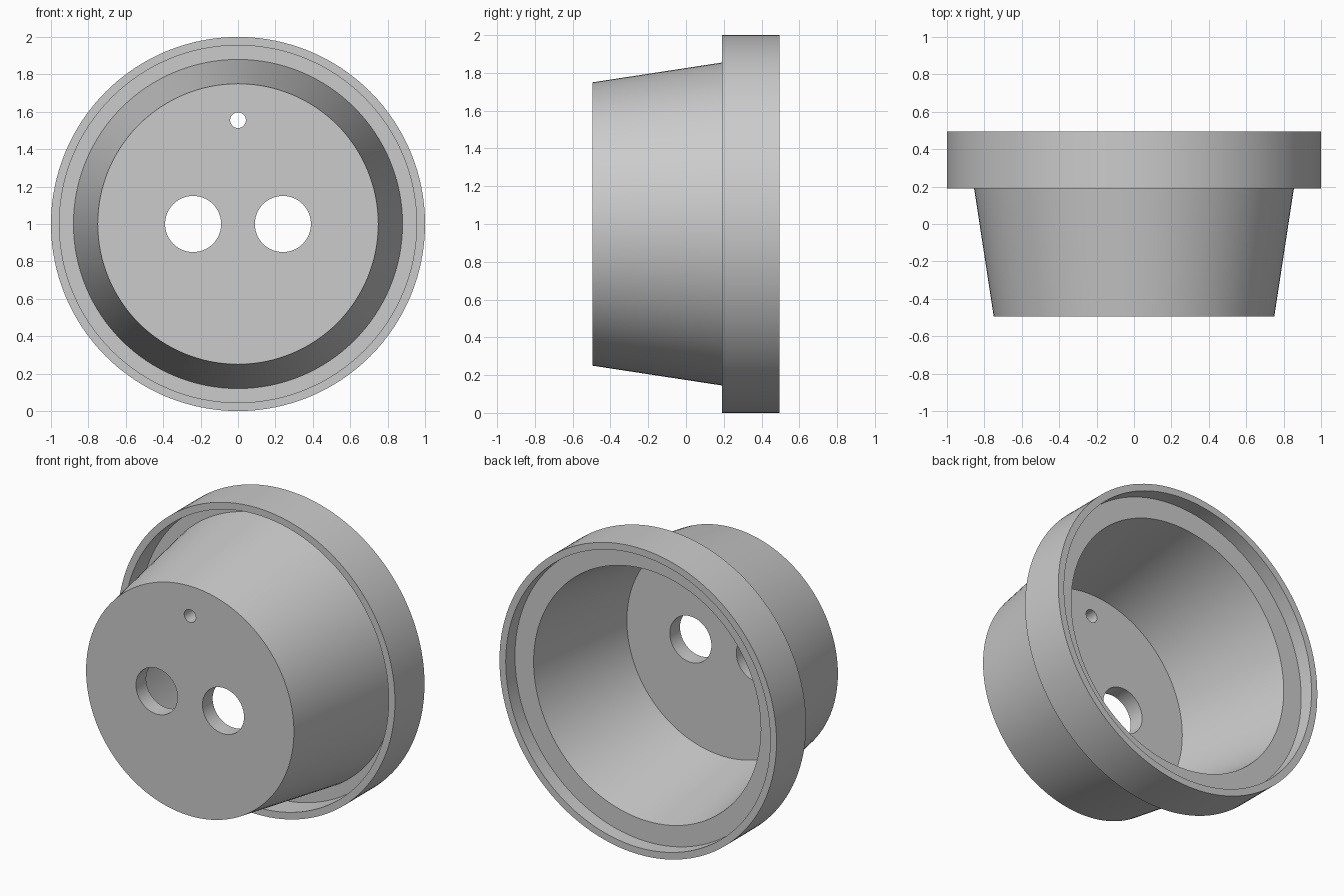
import bpy, bmesh, math

if "Cube" in bpy.data.objects:
    bpy.data.objects.remove(bpy.data.objects["Cube"])

SEG = 128
CZ = 1.0  # height of the cup axis

grey = bpy.data.materials.new("light_grey")
grey.diffuse_color = (0.6, 0.6, 0.6, 1)
grey.use_nodes = True
grey.node_tree.nodes["Principled BSDF"].inputs["Base Color"].default_value = grey.diffuse_color


def lathe(name, profile):
    """Revolve (radius, y) points about the y axis; both open ends are capped."""
    bm = bmesh.new()
    rings = []
    for r, y in profile:
        rings.append([bm.verts.new((r * math.cos(2 * math.pi * i / SEG), y,
                                    CZ + r * math.sin(2 * math.pi * i / SEG)))
                      for i in range(SEG)])
    for a, b in zip(rings, rings[1:]):
        for i in range(SEG):
            j = (i + 1) % SEG
            bm.faces.new((a[i], a[j], b[j], b[i]))
    bm.faces.new(rings[0])
    bm.faces.new(rings[-1])
    bmesh.ops.recalc_face_normals(bm, faces=bm.faces)
    mesh = bpy.data.meshes.new(name)
    bm.to_mesh(mesh)
    bm.free()
    mesh.materials.append(grey)
    ob = bpy.data.objects.new(name, mesh)
    bpy.context.collection.objects.link(ob)
    return ob


def drill(target, x, z, radius):
    """Cut a round hole through the front wall."""
    bpy.ops.mesh.primitive_cylinder_add(vertices=64, radius=radius, depth=0.4,
                                        location=(x, -0.45, z),
                                        rotation=(math.pi / 2, 0, 0))
    cutter = bpy.context.object
    cutter.name = "hole_cutter"
    cutter.hide_render = True
    cutter.data.materials.append(grey)
    mod = target.modifiers.new("hole", 'BOOLEAN')
    mod.operation = 'DIFFERENCE'
    mod.solver = 'EXACT'
    mod.object = cutter
    bpy.context.view_layer.objects.active = target
    bpy.ops.object.modifier_apply(modifier=mod.name)
    bpy.data.objects.remove(cutter, do_unlink=True)


# Tapered cup with a web and a rim band, as one closed section
cup = lathe("flanged_cup", [
    (0.75, -0.495),                                   # front face
    (0.88, 0.355),                                    # tapered outside
    (0.955, 0.355), (0.955, 0.19),                    # front groove
    (1.0, 0.19), (1.0, 0.495),                        # rim band
    (0.955, 0.495), (0.955, 0.40),                    # back recess
    (0.82, 0.40),                                     # web
    (0.70, -0.39),                                    # tapered inside, floor
])

# Two large holes side by side and a small one above
for side in (-1, 1):
    drill(cup, side * 0.24, CZ, 0.15)
drill(cup, 0, 1.555, 0.042)

bpy.ops.object.select_all(action='DESELECT')
cup.select_set(True)
bpy.context.view_layer.objects.active = cup
bpy.ops.object.shade_smooth_by_angle(angle=math.radians(30))
